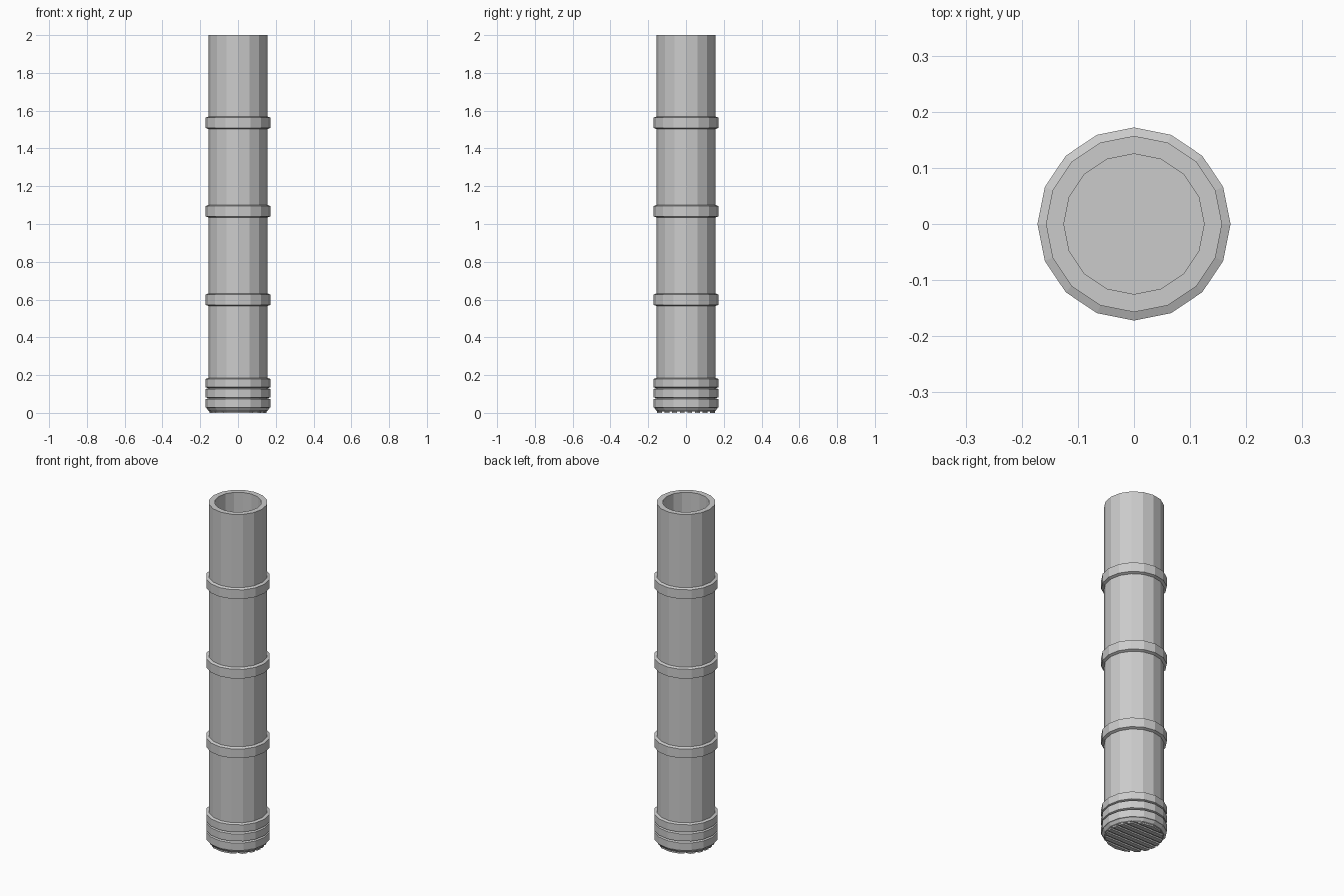
import bpy, bmesh, math

SIDES = 16
BODY, RING, BORE = 0.157, 0.172, 0.125

cube = bpy.data.objects.get("Cube")
if cube:
    bpy.data.objects.remove(cube, do_unlink=True)

metal = bpy.data.materials.new("light grey metal")
metal.use_nodes = True
metal.diffuse_color = (0.6, 0.6, 0.6, 1)
metal.node_tree.nodes["Principled BSDF"].inputs["Base Color"].default_value = (0.6, 0.6, 0.6, 1)


def finish(name, bm):
    bmesh.ops.recalc_face_normals(bm, faces=bm.faces)
    mesh = bpy.data.meshes.new(name)
    bm.to_mesh(mesh)
    bm.free()
    mesh.materials.append(metal)
    obj = bpy.data.objects.new(name, mesh)
    bpy.context.collection.objects.link(obj)
    return obj


def lathe(name, profile, closed=False):
    """Turn a (radius, height) profile; open profiles get flat end caps."""
    bm = bmesh.new()
    rings = []
    for r, z in profile:
        angles = [2 * math.pi * i / SIDES for i in range(SIDES)]
        rings.append([bm.verts.new((r * math.cos(a), r * math.sin(a), z)) for a in angles])
    pairs = list(zip(rings, rings[1:]))
    if closed:
        pairs.append((rings[-1], rings[0]))
    else:
        bm.faces.new(rings[0])
        bm.faces.new(rings[-1])
    for low, high in pairs:
        for i in range(SIDES):
            j = (i + 1) % SIDES
            bm.faces.new((low[i], low[j], high[j], high[i]))
    return finish(name, bm)


def band(name, bottom, top, chamfer=0.006):
    inner = BODY - 0.01
    lathe(name, [(inner, bottom), (BODY, bottom), (RING, bottom + chamfer),
                 (RING, top - chamfer), (BODY, top), (inner, top)], closed=True)


# Hollow tube with a closed floor
lathe("tube", [(BODY, 0.01), (BODY, 2.0), (BORE, 2.0), (BORE, 0.04)])

# Three bands along the tube
for name, z in (("lower_band", 0.566), ("middle_band", 1.035), ("upper_band", 1.503)):
    band(name, z, z + 0.066)

# Stacked collar at the foot
for i in range(3):
    z = 0.024 + i * 0.0535
    band("collar_ring_%d" % (i + 1), z, z + 0.0535, 0.005)

# Tapered foot under the collar
lathe("foot", [(BODY - 0.003, 0.008), (RING - 0.004, 0.026), (BODY, 0.03)])

# Parallel tread bars under the foot, trimmed to its outline
PITCH, WIDTH = 0.04, 0.026
for i in range(8):
    mid = (i - 3.5) * PITCH
    bm = bmesh.new()
    bmesh.ops.create_circle(bm, cap_ends=True, segments=SIDES, radius=BODY - 0.004)
    for y, side in ((mid - WIDTH / 2, -1), (mid + WIDTH / 2, 1)):
        bmesh.ops.bisect_plane(bm, geom=bm.verts[:] + bm.edges[:] + bm.faces[:],
                               plane_co=(0, y, 0), plane_no=(0, side, 0), clear_outer=True)
    solid = bmesh.ops.extrude_face_region(bm, geom=bm.faces[:])
    for v in solid["geom"]:
        if isinstance(v, bmesh.types.BMVert):
            v.co.z += 0.01
    finish("tread_bar_%d" % (i + 1), bm)
